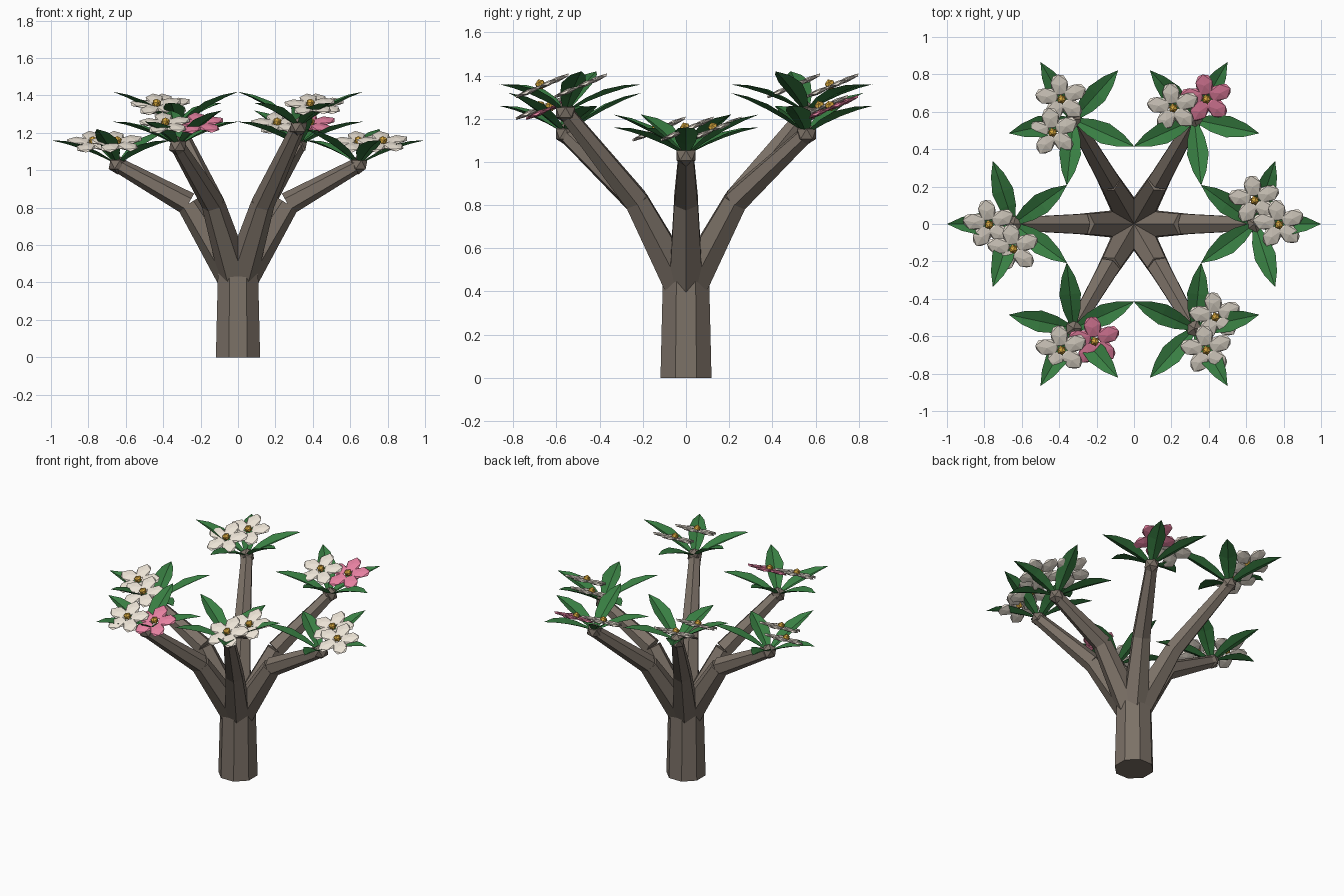
import bpy, bmesh
from math import radians, pi
from mathutils import Vector, Matrix

if "Cube" in bpy.data.objects:
    bpy.data.objects.remove(bpy.data.objects["Cube"])


def material(name, rgb):
    m = bpy.data.materials.new(name)
    m.diffuse_color = (*rgb, 1)
    m.use_nodes = True
    m.node_tree.nodes["Principled BSDF"].inputs["Base Color"].default_value = m.diffuse_color
    return m


BARK = material("bark", (0.20, 0.165, 0.135))
GREEN = material("leaf_green", (0.04, 0.21, 0.055))
CREAM = material("cream", (0.85, 0.78, 0.68))
PINK = material("pink", (0.80, 0.22, 0.36))
GOLD = material("gold", (0.70, 0.40, 0.05))


def finish(bm, name, mat):
    me = bpy.data.meshes.new(name)
    bm.to_mesh(me)
    bm.free()
    me.materials.append(mat)
    ob = bpy.data.objects.new(name, me)
    bpy.context.collection.objects.link(ob)
    return ob


def add_cone(bm, a, b, r1, r2, sides, spin=0):
    a, b = Vector(a), Vector(b)
    d = b - a
    rot = d.to_track_quat('Z', 'Y').to_matrix().to_4x4()
    mat = Matrix.Translation((a + b) / 2) @ rot @ Matrix.Rotation(spin, 4, 'Z')
    bmesh.ops.create_cone(bm, cap_ends=True, segments=sides, radius1=r1,
                          radius2=r2, depth=d.length, matrix=mat)


def add_leaf(bm, origin, angle, rise):
    # folded blade: midrib with raised edges; (distance, half width)
    turn = Matrix.Translation(origin) @ Matrix.Rotation(angle, 4, 'Z')
    length = 0.355
    rows = []
    for t, w in ((0, 0.012), (0.28, 0.046), (0.52, 0.058), (0.78, 0.036)):
        z = rise * t + 0.06 * t * (1 - t)
        rows.append([bm.verts.new(turn @ Vector((t * length, s * w, z + abs(s) * w * 0.4)))
                     for s in (-1, 0, 1)])
    tip = bm.verts.new(turn @ Vector((length, 0, rise)))
    for p, q in zip(rows, rows[1:]):
        for k in (0, 1):
            bm.faces.new((p[k], q[k], q[k + 1], p[k + 1]))
    for k in (0, 1):
        bm.faces.new((rows[-1][k], tip, rows[-1][k + 1]))


def make_flower(pos, mat, name):
    base = Matrix.Translation(pos) @ Matrix.Rotation(radians(23), 4, 'X')
    # five squashed faceted petals
    bm = bmesh.new()
    for k in range(5):
        m = (base @ Matrix.Rotation(radians(98 + 72 * k), 4, 'Z')
             @ Matrix.Translation((0.08, 0, 0)) @ Matrix.Diagonal((0.07, 0.053, 0.012, 1)))
        bmesh.ops.create_icosphere(bm, subdivisions=1, radius=1, matrix=m)
    finish(bm, name + "_petals", mat)
    # golden centre
    bm = bmesh.new()
    bmesh.ops.create_icosphere(bm, subdivisions=1, radius=0.025,
                               matrix=base @ Matrix.Translation((0, 0, 0.01)))
    finish(bm, name + "_centre", GOLD)


# trunk
bm = bmesh.new()
add_cone(bm, (0, 0, 0), (0, 0, 0.5), 0.128, 0.115, 8, pi / 8)
finish(bm, "trunk", BARK)

for i in range(6):
    ang = radians(60 * i)
    spin = Matrix.Rotation(ang, 4, 'Z')
    top = 1.03 + 0.1 * (i % 3)
    tip = spin @ Vector((0.645, 0, top))
    knee = spin @ Vector((0.265, 0, 0.82))

    # bent branch in two tapered pieces, with a knob at its end
    bm = bmesh.new()
    add_cone(bm, spin @ Vector((0.025, 0, 0.43)), knee, 0.09, 0.063, 6)
    add_cone(bm, knee, tip, 0.063, 0.04, 6)
    bmesh.ops.create_icosphere(bm, subdivisions=1, radius=0.052,
                               matrix=Matrix.Translation(tip))
    finish(bm, f"branch_{i}", BARK)

    # rosette of five leaves
    bm = bmesh.new()
    for k in range(5):
        rise = 0.13 + 0.06 * (k % 2)
        add_leaf(bm, tip, ang + radians(72 * k), rise)
    finish(bm, f"leaves_{i}", GREEN)

    # two flowers, outward and to the side
    for j in range(2):
        off = spin @ Matrix.Rotation(j * pi / 2, 4, 'Z') @ Vector((0.13, 0, 0.12))
        mat = PINK if (i, j) in ((1, 0), (4, 1)) else CREAM
        make_flower(tip + off, mat, f"flower_{i}_{j}")
